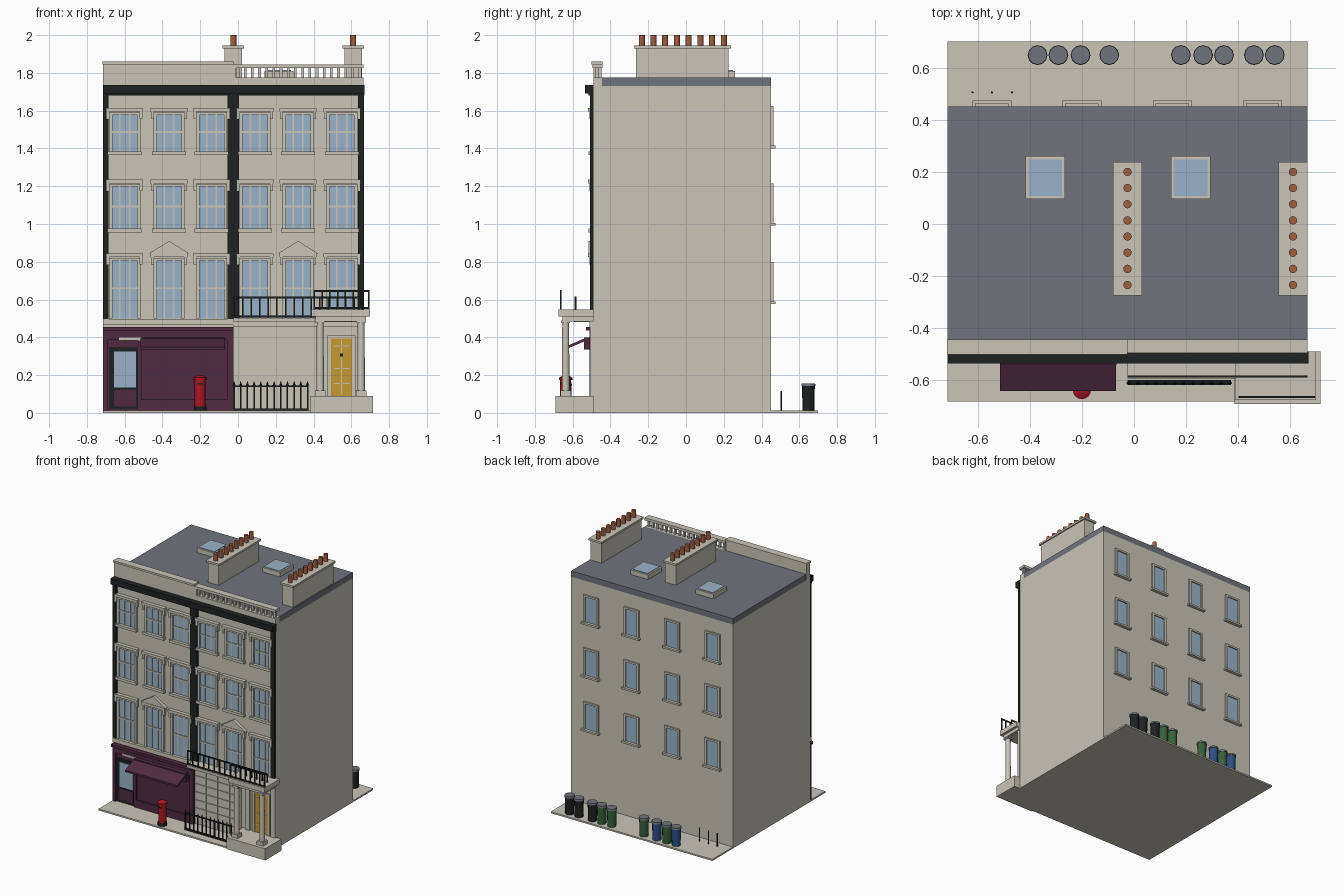
import bpy, bmesh
from math import pi
from mathutils import Matrix, Vector

cube = bpy.data.objects.get("Cube")
if cube:
    bpy.data.objects.remove(cube, do_unlink=True)

COLOURS = {
    "stone": (0.59, 0.555, 0.485), "glass": (0.33, 0.45, 0.58),
    "slate": (0.16, 0.175, 0.2), "black": (0.013, 0.016, 0.016),
    "maroon": (0.082, 0.024, 0.055), "red": (0.42, 0.008, 0.018),
    "yellow": (0.56, 0.32, 0.03), "terracotta": (0.36, 0.11, 0.05),
    "green": (0.04, 0.12, 0.045), "blue": (0.03, 0.08, 0.25)}
MATS = {}
for key, rgb in COLOURS.items():
    m = bpy.data.materials.new(key)
    m.use_nodes = True
    m.diffuse_color = (*rgb, 1)
    m.node_tree.nodes["Principled BSDF"].inputs["Base Color"].default_value = (*rgb, 1)
    MATS[key] = m


class Part:
    """Collects simple solids into one object of one colour."""

    def __init__(self, name, colour):
        self.name, self.colour, self.bm = name, colour, bmesh.new()

    def box(self, x0, x1, y0, y1, z0, z1):
        mid = Vector((x0 + x1, y0 + y1, z0 + z1)) / 2
        size = Matrix.Diagonal((x1 - x0, y1 - y0, z1 - z0, 1))
        bmesh.ops.create_cube(self.bm, size=1, matrix=Matrix.Translation(mid) @ size)
        return self

    def cyl(self, x, y, z0, z1, r, r2=None, sides=12):
        bmesh.ops.create_cone(self.bm, cap_ends=True, segments=sides, radius1=r,
                              radius2=r if r2 is None else r2, depth=z1 - z0,
                              matrix=Matrix.Translation((x, y, (z0 + z1) / 2)))
        return self

    def prism(self, points, offset):
        face = self.bm.faces.new([self.bm.verts.new(p) for p in points])
        new = bmesh.ops.extrude_face_region(self.bm, geom=[face], use_keep_orig=True)
        verts = [v for v in new["geom"] if isinstance(v, bmesh.types.BMVert)]
        bmesh.ops.translate(self.bm, verts=verts, vec=offset)
        return self

    def done(self, smooth=False):
        bmesh.ops.recalc_face_normals(self.bm, faces=self.bm.faces)
        mesh = bpy.data.meshes.new(self.name)
        self.bm.to_mesh(mesh)
        self.bm.free()
        mesh.materials.append(MATS[self.colour])
        obj = bpy.data.objects.new(self.name, mesh)
        bpy.context.collection.objects.link(obj)
        if smooth:
            bpy.ops.object.select_all(action="DESELECT")
            obj.select_set(True)
            bpy.context.view_layer.objects.active = obj
            bpy.ops.object.shade_smooth_by_angle(angle=pi / 5)
        return obj


L, R, MID = -0.715, 0.665, -0.025    # building ends and party line
FRONT, BACK = -0.49, 0.45

# Main masses
Part("pavement", "stone").box(L, R, -0.68, 0.7, 0, 0.012).done()
Part("building_walls", "stone").box(L, R, FRONT, BACK, 0.012, 1.73).done()
Part("roof", "slate").box(L, R, -0.445, BACK, 1.73, 1.775).done()

# Black cornice and pilasters
trim = Part("cornice_and_pilasters", "black").box(L, 0.67, -0.535, FRONT, 1.69, 1.735)
trim.box(L, 0.67, -0.515, FRONT, 1.68, 1.69)
for x0, x1 in ((L, -0.685), (-0.055, 0.005), (0.635, 0.668)):
    trim.box(x0, x1, -0.508, FRONT, 0.495, 1.69)
trim.done()

# Parapet and balustrade
para = Part("parapet", "stone").box(L, MID, FRONT, -0.45, 1.73, 1.845)
para.box(L - 0.003, MID, -0.5, -0.443, 1.845, 1.86).done()
bal = Part("balustrade", "stone").box(MID, R, FRONT, -0.445, 1.73, 1.775)
bal.box(MID, R, -0.495, -0.443, 1.825, 1.845)
for i in range(18):
    x = 0.0 + i * 0.038
    bal.box(x - 0.007, x + 0.007, -0.478, -0.46, 1.775, 1.825)
bal.box(MID, -0.01, FRONT, -0.447, 1.775, 1.825).done()

# Front sash windows
glass = Part("front_window_glass", "glass")
frame = Part("front_window_frames", "stone")
rows = ((0.5, 0.845), (0.975, 1.235), (1.385, 1.615))
for x in (-0.6, -0.365, -0.14, 0.09, 0.318, 0.55):
    for row, (z0, z1) in enumerate(rows):
        top = z1 - 0.025
        glass.box(x - 0.066, x + 0.066, -0.493, FRONT, z0, top)
        for s in (-1, 1):
            frame.box(x + s * 0.074 - 0.009, x + s * 0.074 + 0.009, -0.504, FRONT, z0, top)
            frame.box(x + s * 0.026 - 0.004, x + s * 0.026 + 0.004, -0.497, FRONT, z0, top)
            frame.box(x + s * 0.087 - 0.008, x + s * 0.087 + 0.008, -0.512, FRONT, z1 - 0.06, z1 - 0.018)
        mid = (z0 + top) / 2
        frame.box(x - 0.066, x + 0.066, -0.499, FRONT, mid - 0.005, mid + 0.005)
        frame.box(x - 0.083, x + 0.083, -0.504, FRONT, top - 0.012, top)
        frame.box(x - 0.098, x + 0.098, -0.518, FRONT, z1 - 0.02, z1)
        if row:
            frame.box(x - 0.09, x + 0.09, -0.516, FRONT, z0 - 0.02, z0)
    if x in (-0.365, 0.318):
        frame.prism([(x - 0.105, FRONT, 0.845), (x + 0.105, FRONT, 0.845),
                     (x, FRONT, 0.91)], (0, -0.025, 0))
glass.done()
frame.done()

# Back windows
glass = Part("back_window_glass", "glass")
frame = Part("back_window_frames", "stone")
for x in (-0.545, -0.2, 0.147, 0.493):
    for z0, z1 in ((0.59, 0.8), (1.005, 1.215), (1.415, 1.625)):
        glass.box(x - 0.05, x + 0.05, BACK, 0.453, z0, z1 - 0.012)
        for s in (-1, 1):
            frame.box(x + s * 0.056 - 0.008, x + s * 0.056 + 0.008, BACK, 0.462, z0, z1)
        frame.box(x - 0.064, x + 0.064, BACK, 0.462, z1 - 0.014, z1)
        frame.box(x - 0.075, x + 0.075, BACK, 0.474, z0 - 0.014, z0)
glass.done()
frame.done()

# Skylights
curb = Part("skylight_curbs", "stone")
pane = Part("skylight_glass", "glass")
for x in (-0.34, 0.217):
    curb.box(x - 0.076, x + 0.076, 0.095, 0.26, 1.775, 1.81)
    pane.box(x - 0.064, x + 0.064, 0.107, 0.248, 1.808, 1.814)
curb.done()
pane.done()

# Chimney stacks and pots
stack = Part("chimney_stacks", "stone")
pots = Part("chimney_pots", "terracotta")
for x in (MID, 0.61):
    stack.box(x - 0.046, x + 0.046, -0.265, 0.225, 1.775, 1.93)
    stack.box(x - 0.056, x + 0.056, -0.275, 0.238, 1.93, 1.945)
    for i in range(8):
        pots.cyl(x, 0.2 - i * 0.062, 1.945, 2.0, 0.016, 0.016)
stack.done()
pots.done(smooth=True)

# Shop front
shop = Part("shop_front", "maroon").box(L, MID, -0.5, FRONT, 0.012, 0.455)
shop.box(L, MID, -0.53, FRONT, 0.435, 0.455)
shop.box(L, MID, -0.512, FRONT, 0.385, 0.435)
for x0, x1 in ((L, -0.688), (-0.53, -0.512), (-0.058, MID)):
    shop.box(x0, x1, -0.512, FRONT, 0.012, 0.385)
shop.box(-0.512, -0.058, -0.512, FRONT, 0.012, 0.07)
shop.box(-0.512, -0.068, -0.54, FRONT, 0.335, 0.4).done()
Part("shop_awning", "maroon").prism(
    [(-0.515, -0.535, 0.395), (-0.515, -0.64, 0.35), (-0.515, -0.64, 0.335),
     (-0.515, -0.535, 0.38)], (0.445, 0, 0)).done()
Part("shop_sign_strip", "stone").box(-0.63, -0.075, -0.516, -0.51, 0.382, 0.4).done()
Part("shop_door", "black").box(-0.682, -0.53, -0.506, FRONT, 0.02, 0.35).done()
Part("shop_door_glass", "glass").box(-0.656, -0.54, -0.509, -0.503, 0.135, 0.325).done()
Part("shop_door_panel", "maroon").box(-0.656, -0.54, -0.509, -0.503, 0.035, 0.12).done()

# Stone band, balcony and blockwork
Part("string_course", "stone").box(L, MID, -0.512, FRONT, 0.465, 0.497).done()
balcony = Part("balcony", "stone").box(MID, R, -0.592, FRONT, 0.482, 0.503)
balcony.box(MID, R, -0.51, FRONT, 0.455, 0.482).done()
blocks = Part("wall_blocks", "stone")
for r in range(7):
    for c in range(4):
        x, z = MID + 0.005 + c * 0.1, 0.02 + r * 0.062
        blocks.box(x, x + 0.094, -0.496, FRONT, z, z + 0.056)
blocks.done()

# Portico
porch = Part("portico", "stone").box(0.385, 0.715, -0.69, FRONT, 0.0, 0.09)
porch.box(0.39, 0.698, -0.675, FRONT, 0.51, 0.548)
porch.box(0.41, 0.678, -0.655, FRONT, 0.485, 0.51)
for x in (0.435, 0.652):
    porch.box(x - 0.027, x + 0.027, -0.664, -0.61, 0.09, 0.118)
    porch.box(x - 0.024, x + 0.024, -0.661, -0.613, 0.475, 0.49)
    porch.box(x - 0.018, x + 0.018, -0.508, FRONT, 0.09, 0.49)
porch.done()
columns = Part("portico_columns", "stone")
for x in (0.435, 0.652):
    columns.cyl(x, -0.637, 0.118, 0.478, 0.02, 0.018, 16)
columns.done(smooth=True)

# Front door
Part("front_door", "yellow").box(0.493, 0.603, -0.498, FRONT, 0.09, 0.395).done()
trim = Part("front_door_trim", "stone")
for x in (0.484, 0.612):
    trim.box(x - 0.009, x + 0.009, -0.504, FRONT, 0.09, 0.41)
trim.box(0.475, 0.621, -0.504, FRONT, 0.395, 0.41)
for z in (0.155, 0.235, 0.355):
    for x in (0.524, 0.572):
        trim.box(x - 0.017, x + 0.017, -0.501, -0.495, z - 0.003, z + 0.003)
trim.box(0.546, 0.55, -0.501, -0.495, 0.1, 0.385).done()
Part("door_knocker", "black").box(0.54, 0.556, -0.508, -0.495, 0.298, 0.314).done()


# Iron railings
def railing(name, x0, x1, y, z0, z1, count, spike=0.0, t=0.004):
    rail = Part(name, "black")
    for z in (z0 + 0.012, z1):
        rail.box(x0, x1, y - t, y + t, z - 0.009, z)
    for i in range(count):
        x = x0 + t + (x1 - x0 - 2 * t) * i / (count - 1)
        rail.box(x - t, x + t, y - t, y + t, z0, z1)
        if spike:
            rail.cyl(x, y, z1, z1 + spike, 0.008, 0, 4)
    rail.done()


railing("balcony_railing", MID, R, -0.585, 0.503, 0.615, 16)
railing("portico_railing", 0.4, 0.695, -0.664, 0.548, 0.65, 8)
railing("street_railing", MID, 0.372, -0.61, 0.012, 0.145, 12, 0.025)
Part("railing_plinth", "black").box(MID, 0.372, -0.618, -0.598, 0.012, 0.02).done()

# Post box
px, py = -0.2, -0.637
Part("post_box_base", "black").cyl(px, py, 0.012, 0.035, 0.034, sides=16).done(smooth=True)
post = Part("post_box", "red").cyl(px, py, 0.035, 0.175, 0.029, sides=16)
post.cyl(px, py, 0.175, 0.188, 0.035, sides=16).cyl(px, py, 0.188, 0.2, 0.032, 0.014, 16)
post.done(smooth=True)
Part("post_box_slot", "black").box(px - 0.014, px + 0.014, py - 0.031, py, 0.15, 0.157).done()

# Wheel-less bins behind the building
bins = {"black": (0.54, 0.46, 0.345), "green": (0.265, 0.18, -0.095, -0.29),
        "blue": (-0.205, -0.37)}
lids = Part("bin_lids", "slate")
for colour, places in bins.items():
    body = Part(colour + "_bins", colour)
    for x in places:
        body.cyl(x, 0.648, 0.012, 0.142, 0.031, 0.034)
        lids.cyl(x, 0.648, 0.142, 0.156, 0.038, 0.036)
    body.done(smooth=True)
lids.done(smooth=True)

# Bollards
posts = Part("bollards", "black")
for x in (-0.62, -0.545, -0.468):
    posts.cyl(x, 0.505, 0.012, 0.115, 0.004, sides=8)
posts.done()
